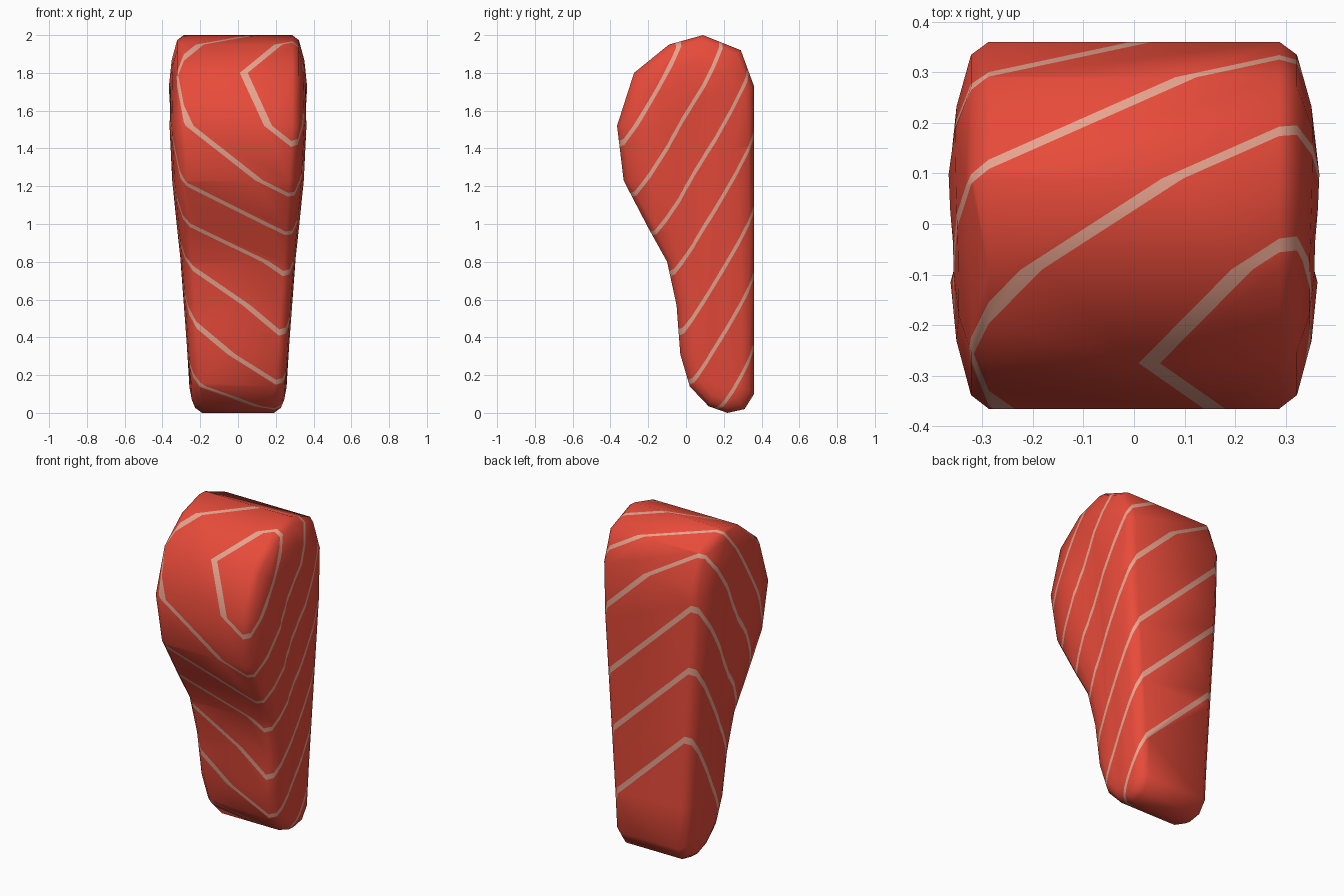
import bpy, bmesh, math
from mathutils import Vector

if "Cube" in bpy.data.objects:
    bpy.data.objects.remove(bpy.data.objects["Cube"])


def material(name, rgb):
    m = bpy.data.materials.new(name)
    m.diffuse_color = (*rgb, 1)
    m.use_nodes = True
    m.node_tree.nodes["Principled BSDF"].inputs["Base Color"].default_value = m.diffuse_color
    return m


# Side profile of the fillet (y, z)
PROFILE = [(0.09, 2.0), (0.29, 1.92), (0.36, 1.73), (0.36, 1.4), (0.36, 1.05),
           (0.36, 0.7), (0.36, 0.35), (0.36, 0.10), (0.31, 0.02), (0.22, 0.0),
           (0.12, 0.035), (0.02, 0.14), (-0.03, 0.31), (-0.05, 0.57),
           (-0.10, 0.80), (-0.20, 0.98), (-0.33, 1.23), (-0.365, 1.52),
           (-0.275, 1.80), (-0.09, 1.95)]


def rim(z):
    """Half width of the fillet at the edge of its side."""
    return min(0.19 + 0.065 * z, 0.287)


def spine(z):
    """Middle line of the side, the point each ring shrinks towards."""
    z = min(max(z, 0.2), 1.62)
    return Vector((0.18 - 0.18 * ((z - 0.2) / 1.4) ** 2, z))


def ring(bm, side, step):
    """One ring of the domed side: 0 outer edge, 1 rounded edge, 2-3 dome."""
    verts = []
    for y, z in PROFILE:
        p, s = Vector((y, z)), spine(z)
        d = (s - p).length
        f = (0, 0.027 / d, 0.35, 0.65)[step]
        q = p.lerp(s, f)
        rise = (0, 0.035, 0.035 + 0.075 * d, 0.035 + 0.105 * d)[step]
        verts.append(bm.verts.new((side * (rim(q.y) + rise), q.x, q.y)))
    return verts


def bridge(bm, a, b):
    n = len(a)
    for i in range(n):
        j = (i + 1) % n
        bm.faces.new((a[i], a[j], b[j], b[i]))


# Fillet body: rings from the left dome across to the right dome
bm = bmesh.new()
rings = [ring(bm, -1, s) for s in (3, 2, 1, 0)] + [ring(bm, 1, s) for s in (0, 1, 2, 3)]
for a, b in zip(rings, rings[1:]):
    bridge(bm, a, b)
caps = [bm.faces.new(rings[0]), bm.faces.new(rings[-1])]
bmesh.ops.triangulate(bm, faces=caps)
bmesh.ops.recalc_face_normals(bm, faces=bm.faces[:])

# Pale fat lines: thin slanted slabs cut into the whole surface
SLANT = Vector((0.95, -1.75, 1.0))
LEVELS = [2.31, 1.915, 1.51, 1.115, 0.70, 0.33, -0.075]
HALF = 0.02
for c in LEVELS:
    for cut in (c - HALF, c + HALF):
        bmesh.ops.bisect_plane(bm, geom=bm.verts[:] + bm.edges[:] + bm.faces[:],
                               dist=1e-5, plane_no=SLANT,
                               plane_co=SLANT * (cut / SLANT.length_squared))
for f in bm.faces:
    level = f.calc_center_median().dot(SLANT)
    f.material_index = int(any(abs(level - c) < HALF for c in LEVELS))

mesh = bpy.data.meshes.new("fish_fillet")
bm.to_mesh(mesh)
bm.free()
mesh.materials.append(material("salmon red", (0.80, 0.07, 0.042)))
mesh.materials.append(material("pale fat line", (0.80, 0.37, 0.27)))
fillet = bpy.data.objects.new("fish_fillet", mesh)
bpy.context.collection.objects.link(fillet)
bpy.context.view_layer.objects.active = fillet
fillet.select_set(True)
bpy.ops.object.shade_smooth_by_angle(angle=math.radians(60))
